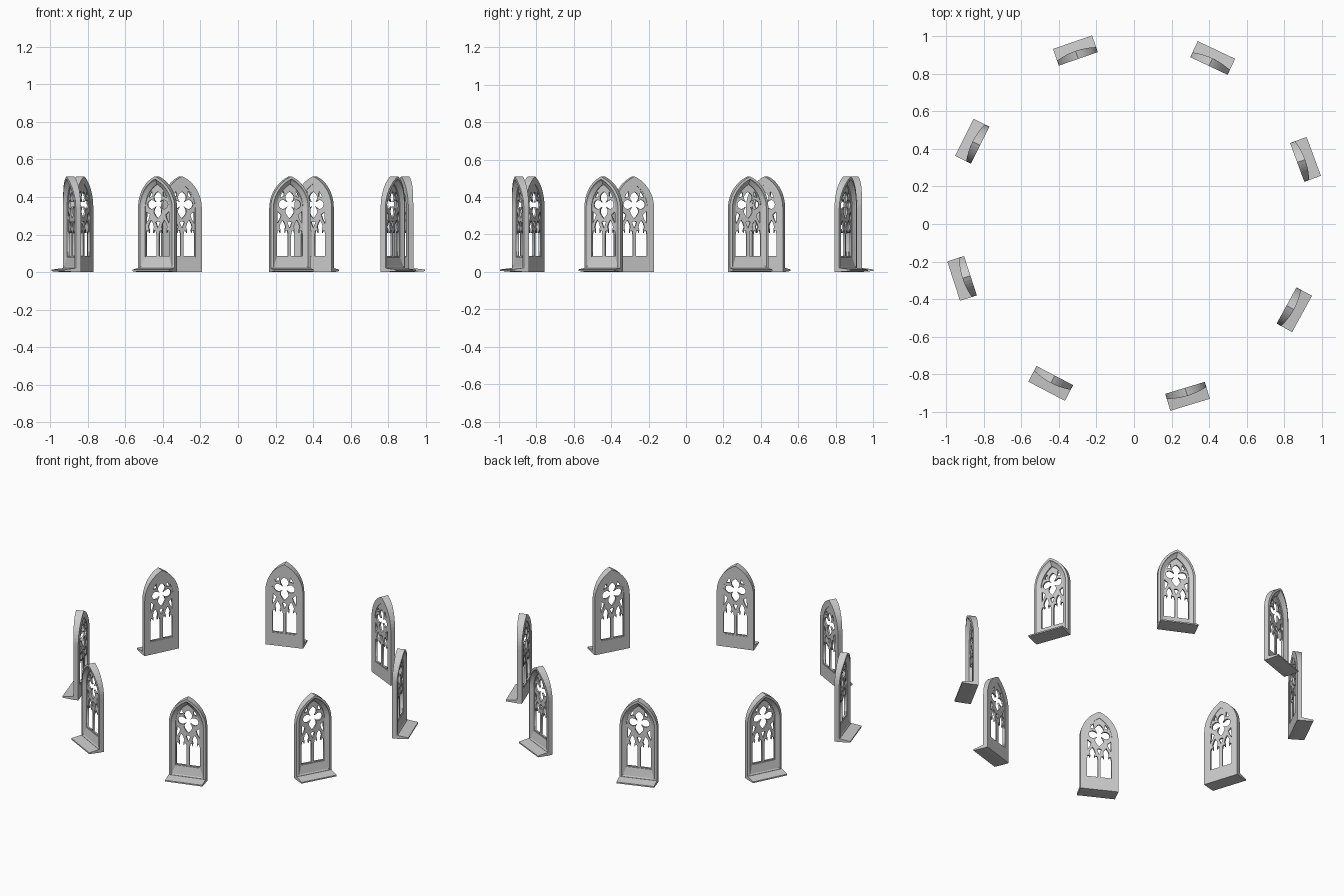
import bpy, bmesh
from math import sin, cos, pi, radians, sqrt, acos
from mathutils import Matrix

if "Cube" in bpy.data.objects:
    bpy.data.objects.remove(bpy.data.objects["Cube"])

HW, SPRING, RISE = 0.11, 0.34, 0.17
R = (HW**2 + RISE**2) / (2 * HW)
CX = R - HW            # arc centres sit this far past the middle


def arch(inset, z0, n=10):
    """Pointed arch outline, inset from the outer edge, base at z0."""
    r = R - inset
    top = acos(CX / r)
    right = [(r * cos(top * i / n) - CX, SPRING + r * sin(top * i / n)) for i in range(n + 1)]
    left = [(-x, z) for x, z in right[-2::-1]]
    return [(HW - inset, z0)] + right + left + [(-(HW - inset), z0)]


def bm_to_mesh(bm, name):
    bmesh.ops.recalc_face_normals(bm, faces=bm.faces)
    me = bpy.data.meshes.new(name)
    bm.to_mesh(me)
    bm.free()
    return me


# Frame: closed loft through back rim, outer edge, front rim and splayed reveal
def make_frame():
    bm = bmesh.new()
    sections = [(0.037, 0.08, 0.0), (0.0, 0.0, 0.0), (0.0, 0.0, 0.028),
                (0.013, 0.022, 0.028), (0.018, 0.03, 0.023), (0.037, 0.08, 0.013)]
    rings = []
    for inset, z0, y in sections:
        ring = []
        for x, z in arch(inset, z0):
            bulge = 1 + 0.6 * (1 - (x / HW) ** 2)   # outer face bows outwards
            ring.append(bm.verts.new((x, y * bulge, z)))
        rings.append(ring)
    n = len(rings[0])
    for a, b in zip(rings, rings[1:] + rings[:1]):
        for i in range(n):
            j = (i + 1) % n
            bm.faces.new((a[i], a[j], b[j], b[i]))
    return bm_to_mesh(bm, "window_frame")


# Sill: thin weathered slab projecting outwards
def make_sill():
    bm = bmesh.new()
    prof = [(0, 0), (0.03, 0), (0.094, 0.005), (0.094, 0.013), (0.03, 0.021), (0, 0.021)]
    ends = [[bm.verts.new((s * HW, y, z)) for y, z in prof] for s in (-1, 1)]
    for e in ends:
        bm.faces.new(e)
    for i in range(len(prof)):
        j = (i + 1) % len(prof)
        bm.faces.new((ends[0][i], ends[0][j], ends[1][j], ends[1][i]))
    return bm_to_mesh(bm, "window_sill")


def mirror_x(pts):
    return [(-x, z) for x, z in pts]


# Cusped lancet light
def lancet(cx):
    half = [(0.031, 0.085), (0.031, 0.2), (0.027, 0.22), (0.018, 0.221), (0.013, 0.207),
            (0.012, 0.225), (0.017, 0.24), (0.011, 0.26)]
    return [(cx + x, z) for x, z in half + [(0, 0.277)] + mirror_x(half[::-1])]


# Quatrefoil with pointed upper and lower lobes
def quatrefoil(cz=0.36):
    pts = []
    for k, tip in enumerate((0, 0.007, 0, 0.014)):
        a = k * pi / 2
        pts.append((0.017 * cos(a - pi / 4), cz + 0.017 * sin(a - pi / 4)))
        for i in range(-5, 6):
            t = i * radians(25)
            u = 0.037 + 0.024 * cos(t) + (tip if i == 0 else tip * 0.4 if abs(i) == 1 else 0)
            v = 0.024 * sin(t)
            pts.append((u * cos(a) - v * sin(a), cz + u * sin(a) + v * cos(a)))
    return pts


# Tracery: flat plate pierced by lights
def make_tracery():
    cu = bpy.data.curves.new("tracery", 'CURVE')
    cu.dimensions = '2D'
    cu.fill_mode = 'BOTH'
    cu.extrude = 0.005
    side = [(0.069, 0.257), (0.054, 0.283), (0.047, 0.305), (0.067, 0.322)]
    upper = [(0.031, 0.403), (0.053, 0.398), (0.046, 0.415), (0.034, 0.431)]
    low = [(0, 0.233), (0.013, 0.266), (0, 0.275 - 0.004), (-0.013, 0.266)]
    loops = [arch(0.033, 0.074), lancet(0.0395), lancet(-0.0395), quatrefoil(),
             side, mirror_x(side), upper, mirror_x(upper), low]
    for pts in loops:
        sp = cu.splines.new('POLY')
        sp.points.add(len(pts) - 1)
        for p, (x, z) in zip(sp.points, pts):
            p.co = (x, z, 0, 1)
        sp.use_cyclic_u = True
    return cu


frame, sill, tracery = make_frame(), make_sill(), make_tracery()

# Ring of eight windows facing outwards
for k in range(8):
    a = radians(-28.74 - 44.43 * k)
    place = (Matrix.Translation((0.005 + 0.9205 * cos(a), 0.009 + 0.9205 * sin(a), 0))
             @ Matrix.Rotation(a - pi / 2, 4, 'Z'))
    upright = Matrix.Translation((0, 0.008, 0)) @ Matrix.Rotation(pi / 2, 4, 'X')
    for name, data, m in (("window_frame", frame, place), ("window_sill", sill, place),
                          ("window_tracery", tracery, place @ upright)):
        ob = bpy.data.objects.new(f"{name}_{k + 1}", data)
        bpy.context.collection.objects.link(ob)
        ob.matrix_world = m
